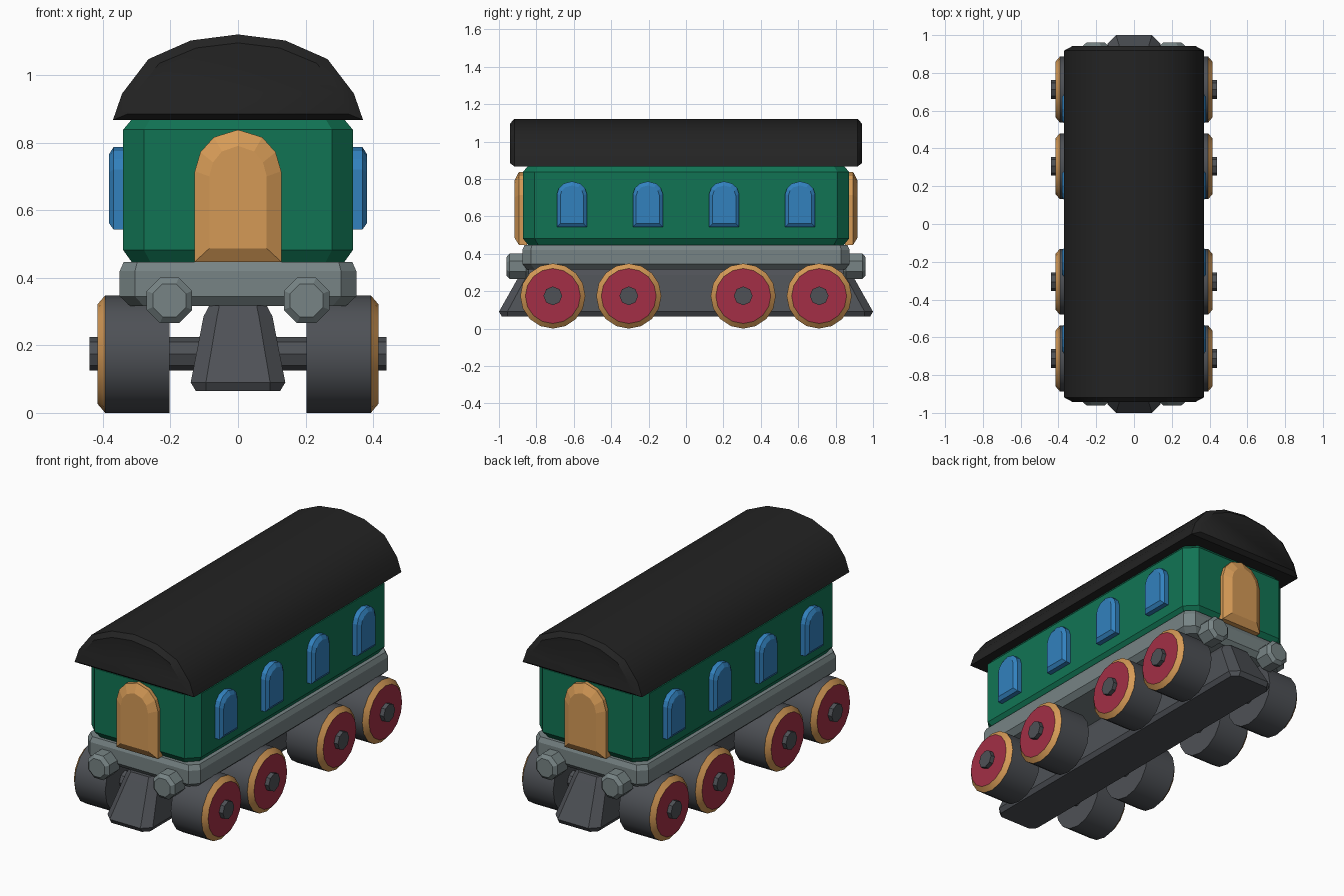
import bpy, bmesh, math

if "Cube" in bpy.data.objects:
    bpy.data.objects.remove(bpy.data.objects["Cube"])


def material(name, rgb):
    m = bpy.data.materials.new(name)
    lin = [((c / 255 + 0.055) / 1.055) ** 2.4 if c > 10 else c / 255 / 12.92 for c in rgb]
    m.diffuse_color = (*lin, 1)
    m.use_nodes = True
    m.node_tree.nodes["Principled BSDF"].inputs["Base Color"].default_value = m.diffuse_color
    return m


GREEN = material("green paint", (17, 116, 84))
BLACK = material("black roof", (35, 35, 35))
GOLD = material("warm wood", (213, 154, 86))
BLUE = material("blue glass", (50, 129, 190))
RED = material("red wheel face", (163, 47, 70))
GREY = material("light grey", (119, 132, 133))
DARK = material("dark grey", (78, 81, 86))


def loft(name, rings, mats, rule=None, smooth=None):
    """Skin a stack of equal-length rings; rule(band) picks a material slot."""
    bm = bmesh.new()
    loops = [[bm.verts.new(p) for p in r] for r in rings]
    n = len(loops[0])
    faces = [(bm.faces.new(loops[0]), 0), (bm.faces.new(loops[-1]), len(rings))]
    for b in range(len(loops) - 1):
        for i in range(n):
            j = (i + 1) % n
            f = bm.faces.new((loops[b][i], loops[b][j], loops[b + 1][j], loops[b + 1][i]))
            faces.append((f, b + 1))
    if rule:
        for f, b in faces:
            f.material_index = rule(b)
    bmesh.ops.recalc_face_normals(bm, faces=bm.faces)
    me = bpy.data.meshes.new(name)
    bm.to_mesh(me)
    bm.free()
    for m in mats:
        me.materials.append(m)
    if smooth:
        me.polygons.foreach_set("use_smooth", [True] * len(me.polygons))
        me.set_sharp_from_angle(angle=math.radians(smooth))
    ob = bpy.data.objects.new(name, me)
    bpy.context.collection.objects.link(ob)
    return ob


def octagon(z, x, y, c):
    """Rectangle with cut corners at height z."""
    pts = [(x, y - c), (x - c, y), (c - x, y), (-x, y - c),
           (-x, c - y), (c - x, -y), (x - c, -y), (x, c - y)]
    return [(px, py, z) for px, py in pts]


def circle(n, r, phase=0.0):
    return [(r * math.cos(2 * math.pi * i / n + phase), r * math.sin(2 * math.pi * i / n + phase))
            for i in range(n)]


def arch(w, bottom, spring, top):
    """Round-topped door or window outline, as (sideways, height)."""
    h = top - spring
    right = [(w, bottom), (w, spring), (w * .87, spring + h * .46), (w * .56, spring + h * .82)]
    return right + [(0, top)] + [(-a, b) for a, b in reversed(right)]


# Body, platform and tapered underframe
loft("body", [octagon(.447, .315, .845, .055), octagon(.482, .34, .872, .062),
              octagon(.838, .34, .872, .062), octagon(.868, .315, .845, .055)], [GREEN])
loft("platform", [octagon(.317, .32, .85, .04), octagon(.345, .35, .875, .045),
                  octagon(.42, .35, .875, .045), octagon(.447, .338, .863, .04)], [GREY])
loft("underframe", [octagon(.065, .125, .985, .03), octagon(.09, .14, 1.0, .045),
                    octagon(.285, .102, .89, .04), octagon(.318, .085, .87, .03)], [DARK])

# Curved roof with bevelled ends
half = [(.37, .867), (.343, .945), (.265, 1.047), (.14, 1.102)]
profile = half + [(0, 1.12)] + [(-x, z) for x, z in reversed(half)]
inset = [(x * .88, .885 + (z - .867) * .83) for x, z in profile]
loft("roof", [[(x, y, z) for x, z in p] for p, y in
              ((inset, -.942), (profile, -.918), (profile, .918), (inset, .942))],
     [BLACK], smooth=35)

# Doors and buffers at both ends
for s, end in ((-1, "front"), (1, "rear")):
    outer, inner = arch(.128, .447, .715, .838), arch(.085, .487, .70, .79)
    loft(end + "_door", [[(x, s * y, z) for x, z in p] for p, y in
                         ((outer, .85), (outer, .893), (inner, .918))], [GOLD])
    for side in (-1, 1):
        loft(end + "_buffer", [[(side * .203 + a, s * y, .333 + b)
                                for a, b in circle(8, r, math.pi / 8)]
                               for y, r in ((.84, .056), (.855, .073), (.943, .073), (.96, .053))],
             [GREY])

# Windows along both sides
for side in (-1, 1):
    for y0 in (-.61, -.204, .204, .61):
        outer, inner = arch(.08, .542, .72, .787), arch(.062, .562, .712, .765)
        loft("window", [[(side * x, y0 + a, z) for a, z in p] for p, x in
                        ((outer, .33), (outer, .368), (inner, .382))], [BLUE])

# Axles and wheels: dark tread, wooden rim bevel, red face
for y0 in (-.712, -.306, .306, .712):
    loft("axle", [[(x, y0 + a, .175 + b) for a, b in circle(8, .05)]
                  for x in (-.44, .44)], [DARK])
    for side in (-1, 1):
        loft("wheel", [[(side * x, y0 + a, .174 + b) for a, b in circle(16, r)]
                       for x, r in ((.203, .174), (.393, .174), (.416, .147))],
             [DARK, GOLD, RED], rule=lambda b: max(0, b - 1), smooth=35)
